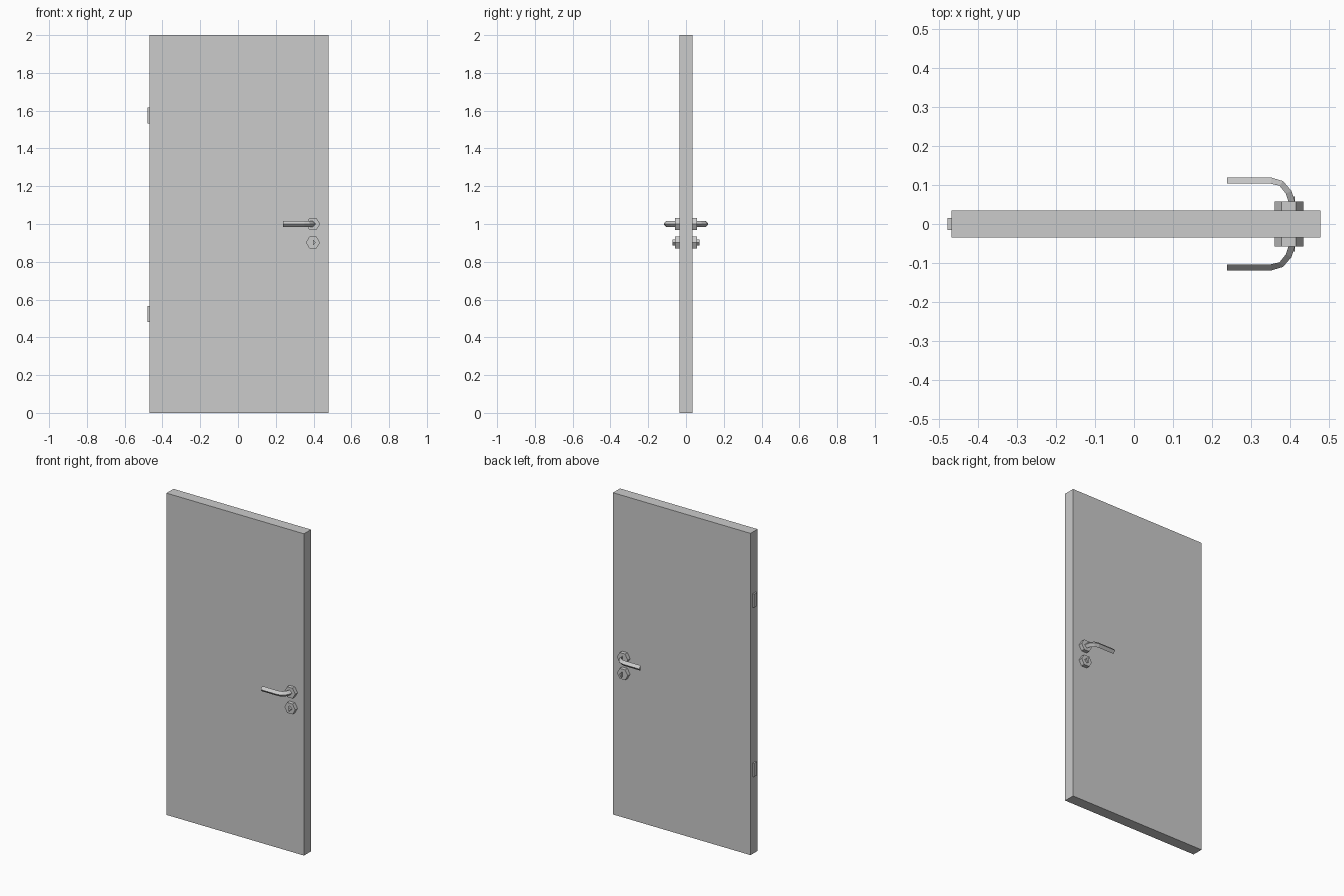
import bpy, math

if "Cube" in bpy.data.objects:
    bpy.data.objects.remove(bpy.data.objects["Cube"])


def make(name, verts, faces):
    mesh = bpy.data.meshes.new(name)
    mesh.from_pydata(verts, [], faces)
    obj = bpy.data.objects.new(name, mesh)
    bpy.context.collection.objects.link(obj)
    # recalculate normals outward
    import bmesh
    bm = bmesh.new()
    bm.from_mesh(mesh)
    bmesh.ops.recalc_face_normals(bm, faces=bm.faces)
    bm.to_mesh(mesh)
    bm.free()
    return obj


def loft(name, rings):
    """Closed solid through a list of equal-length rings."""
    n = len(rings[0])
    verts = [p for ring in rings for p in ring]
    faces = [(k * n + i, k * n + (i + 1) % n, (k + 1) * n + (i + 1) % n, (k + 1) * n + i)
             for k in range(len(rings) - 1) for i in range(n)]
    faces += [tuple(range(n)), tuple(range(len(verts) - n, len(verts)))]
    return make(name, verts, faces)


def box(name, x0, x1, y0, y1, z0, z1):
    return loft(name, [[(x0, y0, z), (x1, y0, z), (x1, y1, z), (x0, y1, z)] for z in (z0, z1)])


def prism(name, outline, y0, y1):
    return loft(name, [[(x, y, z) for x, z in outline] for y in (y0, y1)])


DOOR_Y = 0.0345

# door slab and hinges on its left edge
box("door_panel", -0.468, 0.478, -DOOR_Y, DOOR_Y, 0, 2)
for label, z in (("lower", 0.523), ("upper", 1.575)):
    box(label + "_hinge", -0.478, -0.468, -0.015, 0.015, z - 0.042, z + 0.042)

# lever path: (outer ridge x, y), (inner flat x, y)
LEVER = [((0.4125, DOOR_Y), (0.396, DOOR_Y)),
         ((0.4125, 0.058), (0.396, 0.058)),
         ((0.4035, 0.085), (0.389, 0.078)),
         ((0.382, 0.110), (0.373, 0.098)),
         ((0.352, 0.119), (0.350, 0.1035)),
         ((0.239, 0.119), (0.239, 0.1035))]
HALF = 0.0165

for side, s in (("front", -1), ("back", 1)):
    # hexagonal roses for the lever and the lock
    for part, z in (("handle_rose", 1.0), ("lock_rose", 0.902)):
        hexagon = [(0.397 + 0.037 * math.cos(math.radians(60 * i)),
                    z + 0.037 * math.sin(math.radians(60 * i))) for i in range(6)]
        prism(f"{side}_{part}", hexagon, s * DOOR_Y, s * 0.058)
    # triangular lock core
    prism(side + "_lock_core", [(0.4125, 0.902), (0.396, 0.902 + HALF), (0.396, 0.902 - HALF)],
          s * DOOR_Y, s * 0.071)
    # bent lever with a triangular section
    loft(side + "_lever", [[(ox, s * oy, 1.0), (ix, s * iy, 1.0 + HALF), (ix, s * iy, 1.0 - HALF)]
                           for (ox, oy), (ix, iy) in LEVER])
